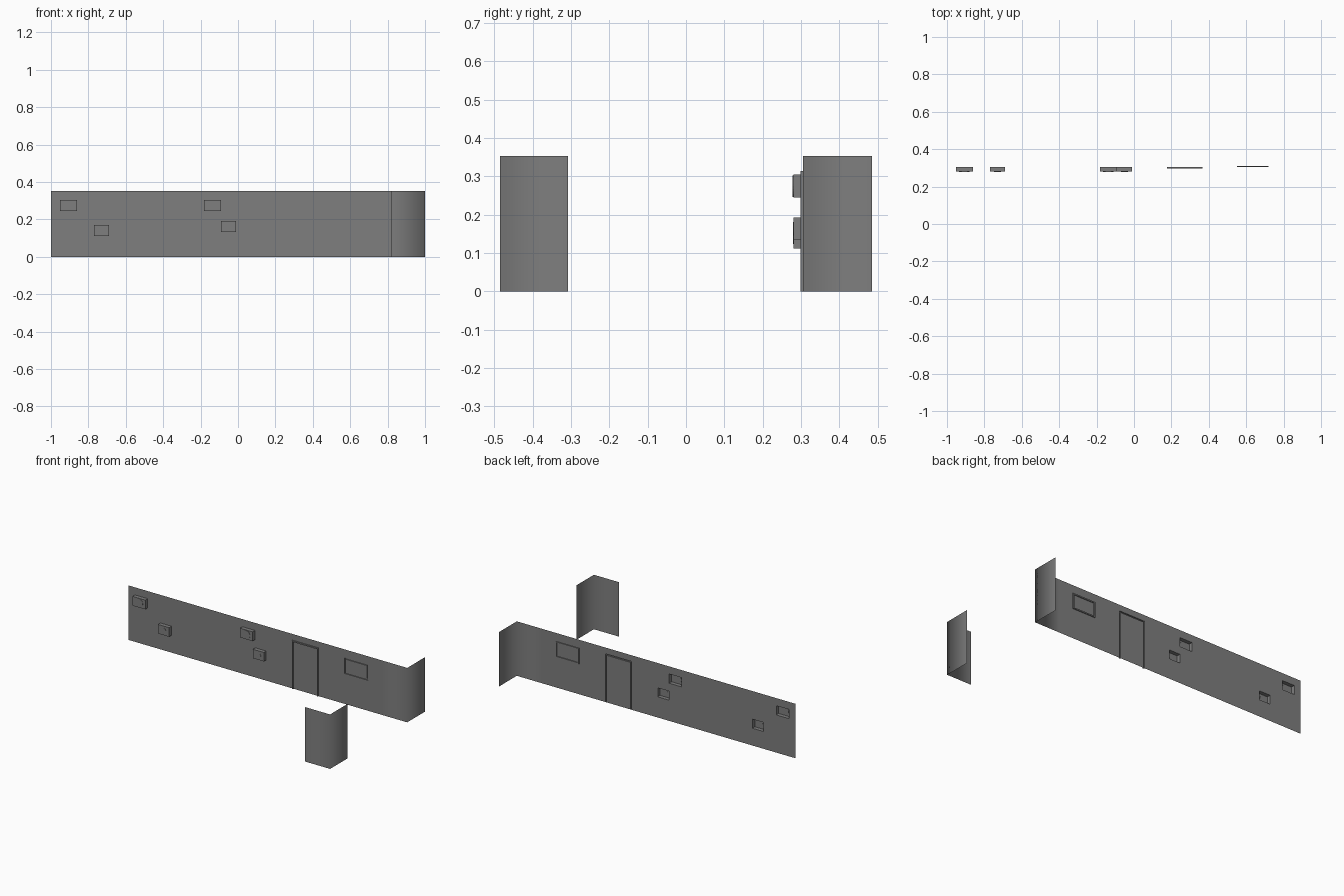
import bpy, bmesh, math
from mathutils import Matrix

cube = bpy.data.objects.get("Cube")
if cube:
    bpy.data.objects.remove(cube)

HEIGHT = 0.353
WALL = 0.305      # plane of the long wall
REACH = 0.485     # far edge of the end returns
BOX = 0.28        # front plane of the wall boxes
TURN = 0.82       # start of the short front panel

grey = bpy.data.materials.new("wall_grey")
grey.use_nodes = True
colour = (0.21, 0.21, 0.21, 1)
grey.diffuse_color = colour
grey.node_tree.nodes["Principled BSDF"].inputs["Base Color"].default_value = colour


def finish(name, bm):
    bmesh.ops.remove_doubles(bm, verts=bm.verts[:], dist=1e-5)
    mesh = bpy.data.meshes.new(name)
    bm.to_mesh(mesh)
    bm.free()
    mesh.materials.append(grey)
    obj = bpy.data.objects.new(name, mesh)
    bpy.context.collection.objects.link(obj)
    return obj


def quad(bm, *points, smooth=False):
    face = bm.faces.new([bm.verts.new(p) for p in points])
    face.smooth = smooth


# Raised and sunk areas of the wall: x0, x1, z0, z1, plane
boxes = [(-0.952, -0.861, 0.244, 0.304, BOX),
         (-0.77, -0.69, 0.112, 0.171, BOX),
         (-0.182, -0.092, 0.244, 0.304, BOX),
         (-0.09, -0.011, 0.134, 0.192, BOX)]
RIM = 0.008
door = (0.177, 0.365, 0, 0.313, 0.298)
window = (0.552, 0.718, 0.197, 0.299, 0.311)


def inner(area, sill):
    x0, x1, z0, z1, _ = area
    return (x0 + RIM, x1 - RIM, z0 + (RIM if sill else 0), z1 - RIM, WALL)


areas = boxes + [door, inner(door, False), window, inner(window, True)]


def depth(x, z):
    d = WALL
    for x0, x1, z0, z1, plane in areas:
        if x0 < x < x1 and z0 < z < z1:
            d = plane
    return d


# Long wall, pushed in and out over a grid of cells
xs = sorted({-1, TURN, 1} | {v for a in areas for v in a[:2]})
zs = sorted({0, HEIGHT} | {v for a in areas for v in a[2:4]})
bm = bmesh.new()
for z0, z1 in zip(zs, zs[1:]):
    zm = (z0 + z1) / 2
    for i, (x0, x1) in enumerate(zip(xs, xs[1:])):
        xm = (x0 + x1) / 2
        d = depth(xm, zm)
        quad(bm, (x0, d, z0), (x1, d, z0), (x1, d, z1), (x0, d, z1), smooth=x0 >= TURN)
        # step to the next cell across
        if i + 2 < len(xs):
            e = depth((x1 + xs[i + 2]) / 2, zm)
            if e != d:
                quad(bm, (x1, d, z0), (x1, e, z0), (x1, e, z1), (x1, d, z1))
        # step from the cell below
        below = depth(xm, z0 - 1e-4)
        if below != d:
            quad(bm, (x0, below, z0), (x1, below, z0), (x1, d, z0), (x0, d, z0))
    # end return
    quad(bm, (1, WALL, z0), (1, REACH, z0), (1, REACH, z1), (1, WALL, z1), smooth=True)
finish("long_wall", bm)

# Separate front corner panel
bm = bmesh.new()
path = [(TURN, -REACH), (1, -REACH), (1, -0.308)]
for a, b in zip(path, path[1:]):
    quad(bm, (*a, 0), (*b, 0), (*b, HEIGHT), (*a, HEIGHT), smooth=True)
finish("front_corner_panel", bm)

# Round covers on the boxes
for n, (x0, x1, z0, z1, plane) in enumerate(boxes):
    upper = n % 2 == 0
    bm = bmesh.new()
    place = Matrix.Translation(((x0 + x1) / 2, plane, (z0 + z1) / 2)) @ Matrix.Rotation(math.pi / 2, 4, "X")
    radius = 0.028 if upper else 0.018
    bmesh.ops.create_cone(bm, cap_ends=True, segments=24, radius1=radius, radius2=radius,
                          depth=0.004 if upper else 0.002, matrix=place)
    finish("box_cover_%d" % (n + 1), bm)
